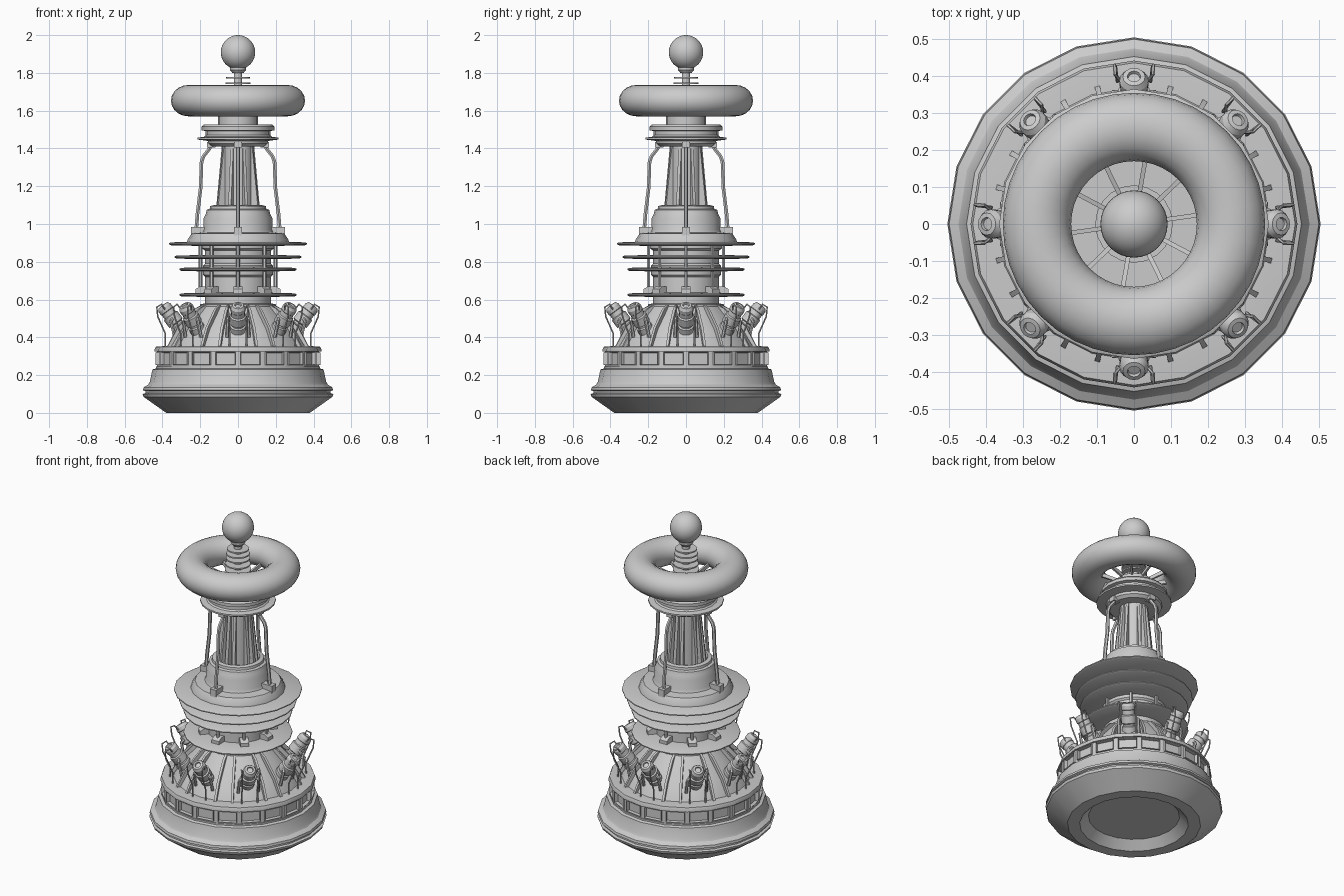
import bpy, bmesh
from math import pi, sin, cos, atan2, radians
from mathutils import Matrix, Vector

if "Cube" in bpy.data.objects:
    bpy.data.objects.remove(bpy.data.objects["Cube"])


def add_object(name, bm):
    bmesh.ops.remove_doubles(bm, verts=bm.verts, dist=1e-5)
    bmesh.ops.recalc_face_normals(bm, faces=bm.faces)
    me = bpy.data.meshes.new(name)
    bm.to_mesh(me)
    bm.free()
    ob = bpy.data.objects.new(name, me)
    bpy.context.collection.objects.link(ob)
    return ob


def lathe_bm(profile, n, closed=False):
    """Revolve (r, z) points around z with n sides."""
    bm = bmesh.new()
    rings = [[bm.verts.new((r * cos(2 * pi * i / n), r * sin(2 * pi * i / n), z))
              for i in range(n)] for r, z in profile]
    pairs = list(zip(rings, rings[1:])) + ([(rings[-1], rings[0])] if closed else [])
    for a, b in pairs:
        for i in range(n):
            j = (i + 1) % n
            bm.faces.new((a[i], a[j], b[j], b[i]))
    bmesh.ops.remove_doubles(bm, verts=bm.verts, dist=1e-5)
    return bm


def lathe(name, profile, n=20, closed=False):
    return add_object(name, lathe_bm(profile, n, closed))


def disc(name, r, z0, z1, n=20):
    return lathe(name, [(0, z0), (r, z0), (r, z1), (0, z1)], n)


def plates(name, outline, thick, angles):
    """Radial plates: an (r, z) outline, given thickness, repeated at each angle."""
    bm = bmesh.new()
    for a in angles:
        rot = Matrix.Rotation(a, 3, 'Z')
        s = [[bm.verts.new(rot @ Vector((r, t, z))) for r, z in outline]
             for t in (-thick / 2, thick / 2)]
        bm.faces.new(s[0])
        bm.faces.new(s[1][::-1])
        for i in range(len(outline)):
            j = (i + 1) % len(outline)
            bm.faces.new((s[0][i], s[1][i], s[1][j], s[0][j]))
    return add_object(name, bm)


def tubes(name, path, radius, angles):
    """Bent pipes: (radial, tangential, z) path repeated at each angle."""
    cu = bpy.data.curves.new(name, 'CURVE')
    cu.dimensions = '3D'
    cu.bevel_depth = radius
    cu.bevel_resolution = 1
    cu.use_fill_caps = True
    for a in angles:
        sp = cu.splines.new('POLY')
        sp.points.add(len(path) - 1)
        for p, v in zip(sp.points, path):
            p.co = (*(Matrix.Rotation(a, 3, 'Z') @ Vector(v)), 1)
    ob = bpy.data.objects.new(name, cu)
    bpy.context.collection.objects.link(ob)
    return ob


def around(n, off=0):
    return [2 * pi * i / n + radians(off) for i in range(n)]


# Base skirt with recessed underside
lathe("base_skirt", [(0, .05), (.26, .05), (.31, 0), (.38, 0), (.5, .085), (.505, .1), (.49, .105),
                     (.49, .115), (.503, .12), (.5, .135), (.475, .15), (.467, .165), (.453, .23),
                     (.435, .235), (.435, .245), (0, .245)])

# Window band: one recessed panel per side
bm = lathe_bm([(.40, .24), (.43, .24), (.43, .335), (.40, .335)], 20, True)
sides = [f for f in bm.faces if all((v.co.x ** 2 + v.co.y ** 2) > .17 for v in f.verts)]
bm.normal_update()
bmesh.ops.recalc_face_normals(bm, faces=bm.faces)
bmesh.ops.inset_individual(bm, faces=sides, thickness=.018, depth=0)
bmesh.ops.inset_individual(bm, faces=sides, thickness=.003, depth=.008)
bmesh.ops.inset_individual(bm, faces=sides, thickness=.003, depth=-.02)
add_object("window_band", bm)
lathe("band_rim", [(.36, .325), (.442, .325), (.442, .335), (.436, .35), (.385, .354), (.36, .354)], 20, True)

# Sloped shoulder with ribs between the pods
lathe("shoulder", [(0, .34), (.375, .34), (.365, .36), (.315, .44), (.225, .535), (.195, .57), (0, .57)])
plates("shoulder_ribs", [(.35, .34), (.385, .355), (.333, .45), (.24, .55), (.2, .57), (.19, .5)], .014,
       [radians(a + s) for a in range(0, 360, 45) for s in (15, 30)])

# Tilted pods with caps and side pipes
pod_profile = [(0, -.06), (.042, -.06), (.042, .02), (.034, .025), (.034, .035), (.044, .04), (.044, .085),
               (.036, .09), (.036, .115), (.039, .118), (.039, .14), (.03, .155), (.018, .157),
               (.016, .148), (0, .148)]
tilt = Matrix.Rotation(atan2(.6, .8), 4, 'Y')
pod = lathe("pod", pod_profile, 16)
pod_mesh = pod.data
for i, a in enumerate(around(8)):
    if i:
        pod = bpy.data.objects.new("pod", pod_mesh)
        bpy.context.collection.objects.link(pod)
    pod.matrix_world = Matrix.Rotation(a, 4, 'Z') @ Matrix.Translation((.305, 0, .445)) @ tilt
for s in (-1, 1):
    tubes("pod_pipe", [(.385, .035 * s, .545), (.405, .052 * s, .575), (.43, .052 * s, .56),
                       (.425, .05 * s, .51), (.385, .045 * s, .42), (.385, .045 * s, .345)], .0045, around(8))
    tubes("pod_strut", [(.345, .04 * s, .5), (.355, .055 * s, .485), (.335, .058 * s, .40)], .009, around(8))

# Lower column and cooling discs
lathe("lower_column", [(0, .55), (.2, .55), (.2, .575), (.175, .58), (.175, .72), (.185, .73), (.185, .78),
                       (.175, .79), (.175, .86), (.19, .87), (.19, .91), (0, .91)])
for r, z in ((.31, .625), (.31, .76), (.335, .825), (.365, .895)):
    lathe("cooling_disc", [(.15, z - .012), (r - .01, z - .008), (r, z - .003), (r, z + .003),
                           (r - .01, z + .008), (.15, z + .012)], 20, True)
plates("disc_feet", [(.16, .63), (.225, .63), (.225, .655), (.2, .67), (.16, .67)], .05, around(8))
tubes("disc_rods", [(.198, 0, .64), (.198, 0, .9)], .01, around(8))

# Stepped collar above the discs
lathe("collar", [(0, .9), (.27, .9), (.268, .915), (.245, .95), (.19, .955), (.182, .97), (.182, 1.03),
                 (.17, 1.055), (.165, 1.075), (.15, 1.08), (.148, 1.095), (.125, 1.1), (.12, 1.08), (0, 1.08)])

# Mast with tapering fins
disc("mast", .08, 1.07, 1.43)
plates("mast_fins", [(.06, 1.08), (.118, 1.08), (.084, 1.41), (.06, 1.41)], .016, around(8, 22.5))
plates("mast_side_fins", [(.06, 1.08), (.116, 1.08), (.086, 1.41), (.06, 1.41)], .02, around(4))

# Four clamped stay pipes
plates("stay_clamps", [(.175, .94), (.25, .94), (.25, .985), (.175, .985)], .042, around(4))
tubes("stay_pipes", [(.222, 0, .96), (.215, 0, 1.05), (.198, 0, 1.19), (.193, 0, 1.33), (.182, 0, 1.36),
                     (.15, 0, 1.40), (.145, 0, 1.44)], .011, around(4))
plates("stay_brackets", [(.12, 1.405), (.165, 1.405), (.165, 1.435), (.12, 1.435)], .04, around(4))

# Upper platform
lathe("upper_platform", [(0, 1.41), (.14, 1.41), (.158, 1.425), (.16, 1.44), (.215, 1.447), (.215, 1.457),
                         (.18, 1.462), (.172, 1.47), (.172, 1.492), (.192, 1.496), (.192, 1.515),
                         (.182, 1.527), (0, 1.527)])
disc("ring_pedestal", .105, 1.52, 1.59)

# Large ring with spokes
ring = [(.2625 + .0925 * cos(t), 1.653 + .083 * sin(t)) for t in around(20)]
lathe("large_ring", ring, 40, True)
plates("ring_spokes", [(.08, 1.575), (.2, 1.605), (.2, 1.63), (.08, 1.595)], .012, around(10, 8))

# Top insulator stack and sphere
disc("top_rod", .022, 1.58, 1.84)
for r, z in ((.08, 1.61), (.075, 1.645), (.072, 1.68), (.069, 1.715), (.067, 1.745), (.063, 1.775)):
    disc("insulator_disc", r, z - .004, z + .004)
lathe("sphere_cup", [(0, 1.8), (.03, 1.8), (.042, 1.815), (.042, 1.835), (0, 1.835)])
bm = bmesh.new()
bmesh.ops.create_uvsphere(bm, u_segments=32, v_segments=20, radius=.091,
                          matrix=Matrix.Translation((0, 0, 1.909)))
add_object("top_sphere", bm)

# Convert pipes and shade
bpy.ops.object.select_all(action='SELECT')
bpy.context.view_layer.objects.active = bpy.data.objects["base_skirt"]
bpy.ops.object.convert(target='MESH')
bpy.ops.object.shade_smooth_by_angle(angle=radians(30))
